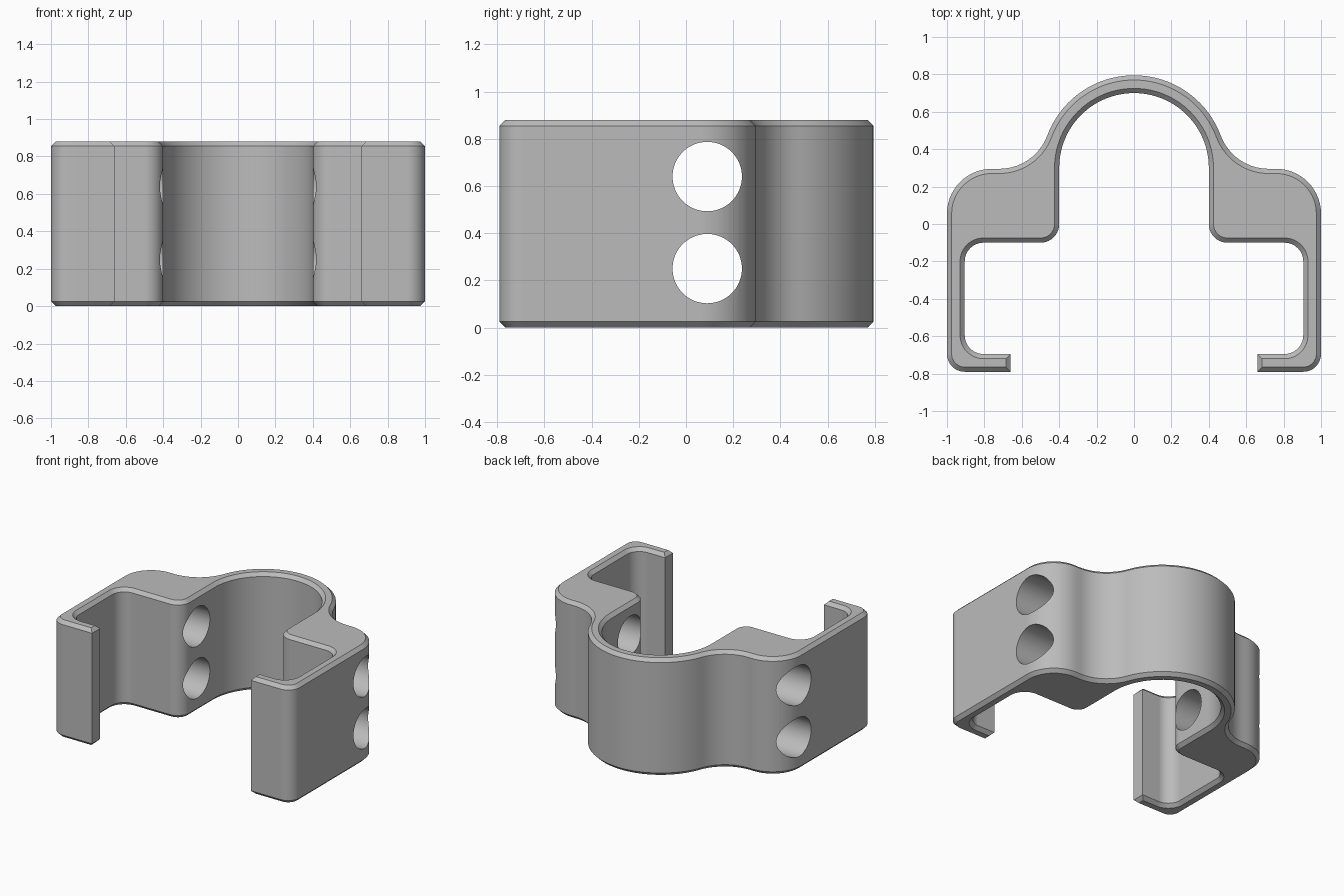
import bpy
import bmesh
from math import cos, sin, pi, atan2, hypot
from mathutils import Matrix

default = bpy.data.objects.get("Cube")
if default:
    bpy.data.objects.remove(default, do_unlink=True)

HEIGHT, CHAMFER = 0.88, 0.025


def arc(cx, cy, r, start, end, steps=14):
    """Points along an arc, angles in radians."""
    angles = [start + (end - start) * i / steps for i in range(steps + 1)]
    return [(cx + r * cos(a), cy + r * sin(a)) for a in angles]


def add_object(name, bm):
    mesh = bpy.data.meshes.new(name)
    bm.to_mesh(mesh)
    bm.free()
    obj = bpy.data.objects.new(name, mesh)
    bpy.context.collection.objects.link(obj)
    return obj


# Material
grey = bpy.data.materials.new("plain grey")
grey.use_nodes = True
colour = (0.5, 0.5, 0.5, 1)
grey.diffuse_color = colour
grey.node_tree.nodes["Principled BSDF"].inputs["Base Color"].default_value = colour

# Right half of the outline: arch, blend, shoulder, arm, hooked end
arch_y, arch_r, wall = 0.30, 0.495, 0.095
blend_x, blend_r, shoulder_y = 0.72, 0.273, 0.295
blend_y = shoulder_y + blend_r
lean = atan2(blend_y - arch_y, blend_x)
half = arc(0, arch_y, arch_r, pi / 2, lean, 20)
half += arc(blend_x, blend_y, blend_r, pi + lean, 1.5 * pi)[1:]
half += arc(0.76, 0.055, 0.24, pi / 2, 0)
half += arc(0.905, -0.695, 0.095, 0, -pi / 2)
half += [(0.66, -0.79), (0.66, -0.695)]
half += arc(0.805, -0.595, 0.1, -pi / 2, 0)
half += arc(0.805, -0.2, 0.1, 0, pi / 2)
half += arc(0.5, 0.0, 0.1, -pi / 2, -pi)
half += arc(0, arch_y, arch_r - wall, 0, pi / 2, 28)
outline = half + [(-x, y) for x, y in reversed(half[1:-1])]

# Clip body: extruded outline with chamfered rims
bm = bmesh.new()
base = bm.faces.new([bm.verts.new((x, y, CHAMFER)) for x, y in outline])
bm.normal_update()
if base.normal.z > 0:
    base.normal_flip()
extruded = bmesh.ops.extrude_face_region(bm, geom=[base], use_keep_orig=True)
top = next(g for g in extruded["geom"] if isinstance(g, bmesh.types.BMFace))
bmesh.ops.translate(bm, verts=top.verts, vec=(0, 0, HEIGHT - 2 * CHAMFER))
bmesh.ops.recalc_face_normals(bm, faces=bm.faces)
for cap, direction in ((base, -1), (top, 1)):
    bmesh.ops.inset_region(bm, faces=[cap], thickness=CHAMFER,
                           use_even_offset=True, use_boundary=True)
    bmesh.ops.translate(bm, verts=cap.verts, vec=(0, 0, direction * CHAMFER))
bmesh.ops.recalc_face_normals(bm, faces=bm.faces)
clip = add_object("clip_body", bm)
clip.data.materials.append(grey)

# Two cross holes through both shoulders
bm = bmesh.new()
for z in (0.25, 0.64):
    bmesh.ops.create_cone(
        bm, cap_ends=True, segments=64, radius1=0.147, radius2=0.147, depth=2.4,
        matrix=Matrix.Translation((0, 0.09, z)) @ Matrix.Rotation(pi / 2, 4, "Y"))
cutter = add_object("hole_cutter", bm)
cutter.data.materials.append(grey)
cutter.hide_render = True

bpy.context.view_layer.objects.active = clip
clip.select_set(True)
cut = clip.modifiers.new("holes", "BOOLEAN")
cut.operation = "DIFFERENCE"
cut.solver = "EXACT"
cut.object = cutter
bpy.ops.object.modifier_apply(modifier=cut.name)
bpy.data.objects.remove(cutter, do_unlink=True)

# Smooth curves, crisp edges, flat walls
bpy.ops.object.shade_smooth_by_angle(angle=pi / 6)
weighted = clip.modifiers.new("flat_walls", "WEIGHTED_NORMAL")
weighted.keep_sharp = True
